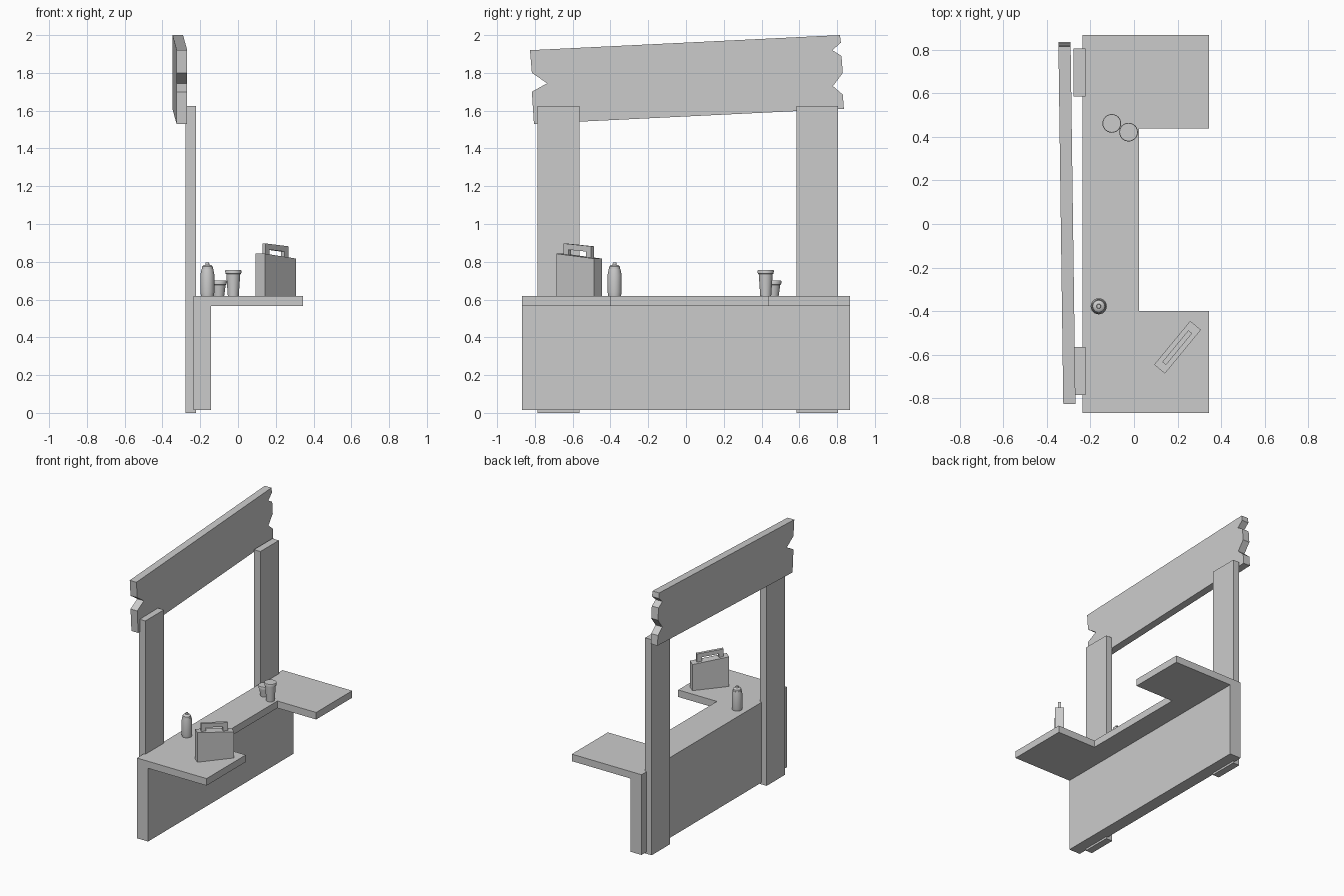
import bpy, bmesh
from math import radians, sin, cos, pi
from mathutils import Matrix

if "Cube" in bpy.data.objects:
    bpy.data.objects.remove(bpy.data.objects["Cube"])


def finish(name, bm, smooth=False):
    bmesh.ops.recalc_face_normals(bm, faces=bm.faces)
    me = bpy.data.meshes.new(name)
    bm.to_mesh(me)
    bm.free()
    ob = bpy.data.objects.new(name, me)
    bpy.context.collection.objects.link(ob)
    if smooth:
        bpy.ops.object.select_all(action='DESELECT')
        ob.select_set(True)
        bpy.context.view_layer.objects.active = ob
        bpy.ops.object.shade_smooth_by_angle(angle=radians(35))
    return ob


def prism(name, points, offset):
    """Extrude a closed 3D outline along an offset."""
    bm = bmesh.new()
    face = bm.faces.new([bm.verts.new(p) for p in points])
    new = bmesh.ops.extrude_face_region(bm, geom=[face])['geom']
    # keep the base as the closing cap
    verts = [g for g in new if isinstance(g, bmesh.types.BMVert)]
    bmesh.ops.translate(bm, verts=verts, vec=offset)
    if not face.is_valid:
        bmesh.ops.holes_fill(bm, edges=bm.edges)
    return finish(name, bm)


def box(name, x0, x1, y0, y1, z0, z1):
    return prism(name, [(x0, y0, z0), (x1, y0, z0), (x1, y1, z0), (x0, y1, z0)], (0, 0, z1 - z0))


def lathe(name, profile, loc, n=24):
    """Solid of revolution from (radius, height) pairs, capped at both ends."""
    bm = bmesh.new()
    rings = [[bm.verts.new((loc[0] + r * cos(2 * pi * i / n), loc[1] + r * sin(2 * pi * i / n), loc[2] + z))
              for i in range(n)] for r, z in profile]
    for a, b in zip(rings, rings[1:]):
        for i in range(n):
            bm.faces.new((a[i], a[(i + 1) % n], b[(i + 1) % n], b[i]))
    bm.faces.new(rings[0])
    bm.faces.new(rings[-1])
    return finish(name, bm, True)


TOP = 0.62

# Posts, low panel and U-shaped counter
for side, y in (("left", -0.675), ("right", 0.695)):
    box(f"post_{side}", -0.277, -0.223, y - 0.11, y + 0.11, 0, 1.625)
box("counter_panel", -0.236, -0.143, -0.867, 0.867, 0.015, 0.567)
outline = [(-0.236, -0.867), (0.345, -0.867), (0.345, -0.40), (0.022, -0.40),
           (0.022, 0.438), (0.345, 0.438), (0.345, 0.867), (-0.236, 0.867)]
prism("counter_top", [(x, y, 0.567) for x, y in outline], (0, 0, TOP - 0.567))

# Sign board with splintered ends, turned slightly
board = [(-0.805, 1.53), (0.836, 1.61), (0.83, 1.685), (0.778, 1.73), (0.83, 1.80), (0.823, 1.89),
         (0.775, 1.92), (0.82, 1.96), (0.815, 2.0), (-0.826, 1.92), (-0.816, 1.80),
         (-0.735, 1.745), (-0.816, 1.70)]
prism("sign_board", [(-0.336 - 0.0135 * y, y, z) for y, z in board], (0.056, 0, 0))

# Briefcase with sloping top and handle
place = Matrix.Translation((0.2, -0.566, TOP)) @ Matrix.Rotation(radians(50.5), 4, 'Z')
case = [(-0.13, 0), (0.13, 0), (0.13, 0.197), (-0.13, 0.223)]
handle = [(-0.097, 0.21), (-0.064, 0.21), (-0.064, 0.244), (0.058, 0.234), (0.058, 0.195),
          (0.092, 0.195), (0.092, 0.262), (-0.097, 0.277)]
for name, pts, w in (("briefcase", case, 0.064), ("briefcase_handle", handle, 0.022)):
    prism(name, [(x, -w / 2, z) for x, z in pts], (0, w, 0)).matrix_world = place

# Bottle and two cups
lathe("bottle", [(0.034, 0), (0.037, 0.02), (0.037, 0.11), (0.031, 0.143), (0.029, 0.143),
                 (0.028, 0.155), (0.019, 0.163), (0.011, 0.164), (0.009, 0.175)], (-0.162, -0.378, TOP))
for name, h, loc in (("tall_cup", 0.137, (-0.025, 0.422, TOP)), ("small_cup", 0.08, (-0.102, 0.462, TOP))):
    lathe(name, [(0.029, 0), (0.037, h - 0.022), (0.042, h - 0.02), (0.043, h - 0.004), (0.041, h)], loc)
